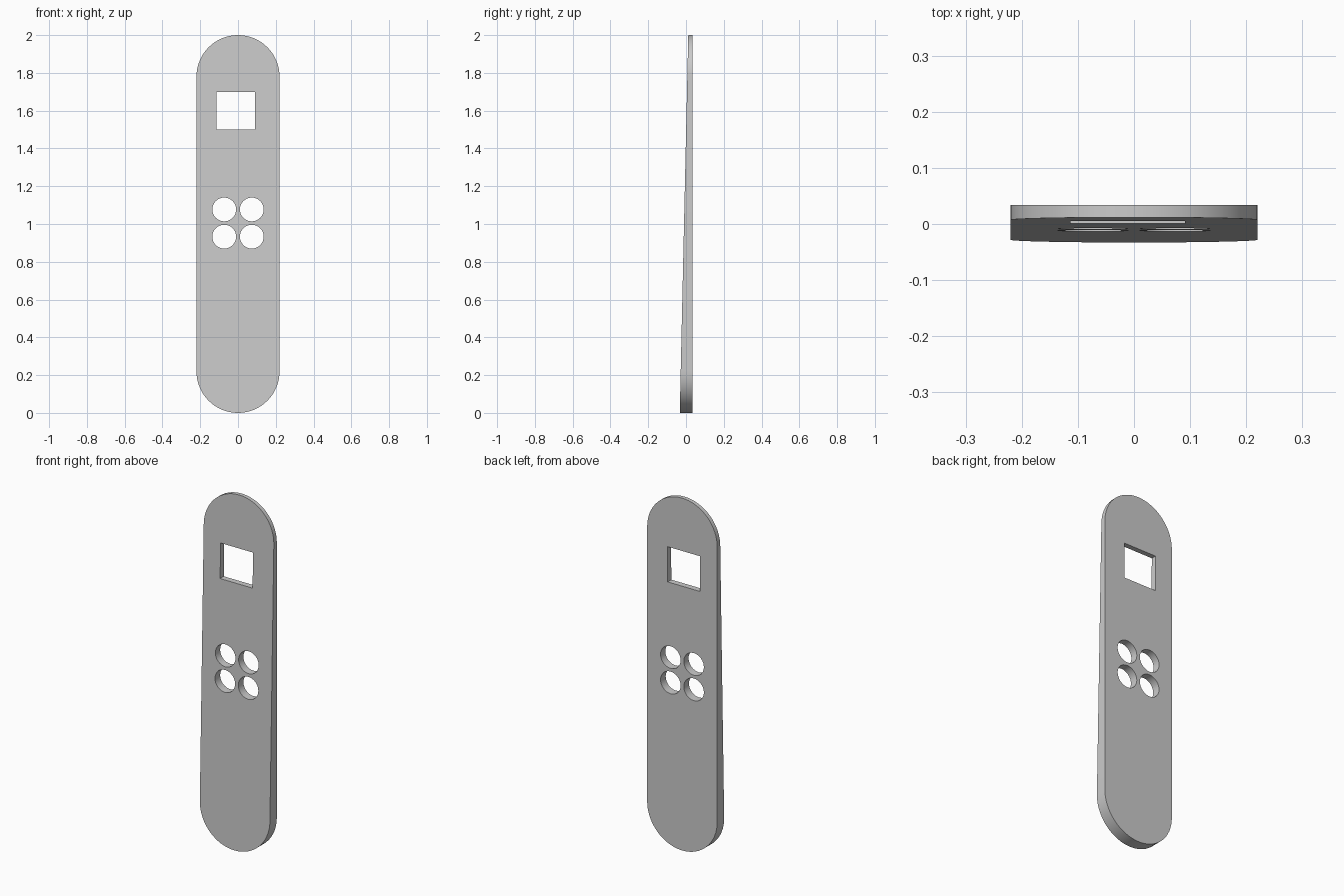
import bpy, bmesh
from math import sin, cos, pi, radians

cube = bpy.data.objects.get("Cube")
if cube:
    bpy.data.objects.remove(cube, do_unlink=True)

HEIGHT, RADIUS, BACK = 2.0, 0.22, 0.034


def front_y(z):
    """Sloping front: thick at the foot, thin at the top."""
    return -0.033 + 0.045 * z / HEIGHT


def arc(cx, cz, r, start, sweep, steps):
    return [(cx + r * cos(start + sweep * i / steps),
             cz + r * sin(start + sweep * i / steps)) for i in range(steps + 1)]


# Outline with round ends, a square window and four round holes
outline = (arc(0, HEIGHT - RADIUS, RADIUS, 0, pi, 32)
           + arc(0, RADIUS, RADIUS, pi, pi, 32))
window = [(-0.113, 1.5), (0.091, 1.5), (0.091, 1.7), (-0.113, 1.7)]
holes = [arc(x, z, 0.063, 0, 2 * pi, 32)[:-1]
         for x in (-0.073, 0.073) for z in (0.933, 1.077)]

# Fill the profile on the back plane
bm = bmesh.new()
for loop in [outline, window] + holes:
    verts = [bm.verts.new((x, BACK, z)) for x, z in loop]
    for a, b in zip(verts, verts[1:] + verts[:1]):
        bm.edges.new((a, b))
bmesh.ops.triangle_fill(bm, edges=bm.edges[:], use_beauty=True)
bmesh.ops.dissolve_limit(bm, angle_limit=0.01, verts=[], edges=bm.edges[:])

# Extrude to the sloping front
result = bmesh.ops.extrude_face_region(bm, geom=bm.faces[:], use_keep_orig=True)
for item in result["geom"]:
    if isinstance(item, bmesh.types.BMVert):
        item.co.y = front_y(item.co.z)
bmesh.ops.recalc_face_normals(bm, faces=bm.faces[:])

mesh = bpy.data.meshes.new("face_plate")
bm.to_mesh(mesh)
bm.free()
plate = bpy.data.objects.new("face_plate", mesh)
bpy.context.collection.objects.link(plate)

# Plain grey finish
grey = bpy.data.materials.new("plain_grey")
grey.use_nodes = True
colour = (0.6, 0.6, 0.6, 1)
grey.diffuse_color = colour
grey.node_tree.nodes["Principled BSDF"].inputs["Base Color"].default_value = colour
mesh.materials.append(grey)

# Smooth rims with crisp face edges
bpy.ops.object.select_all(action="DESELECT")
plate.select_set(True)
bpy.context.view_layer.objects.active = plate
bpy.ops.object.shade_smooth_by_angle(angle=radians(30))
